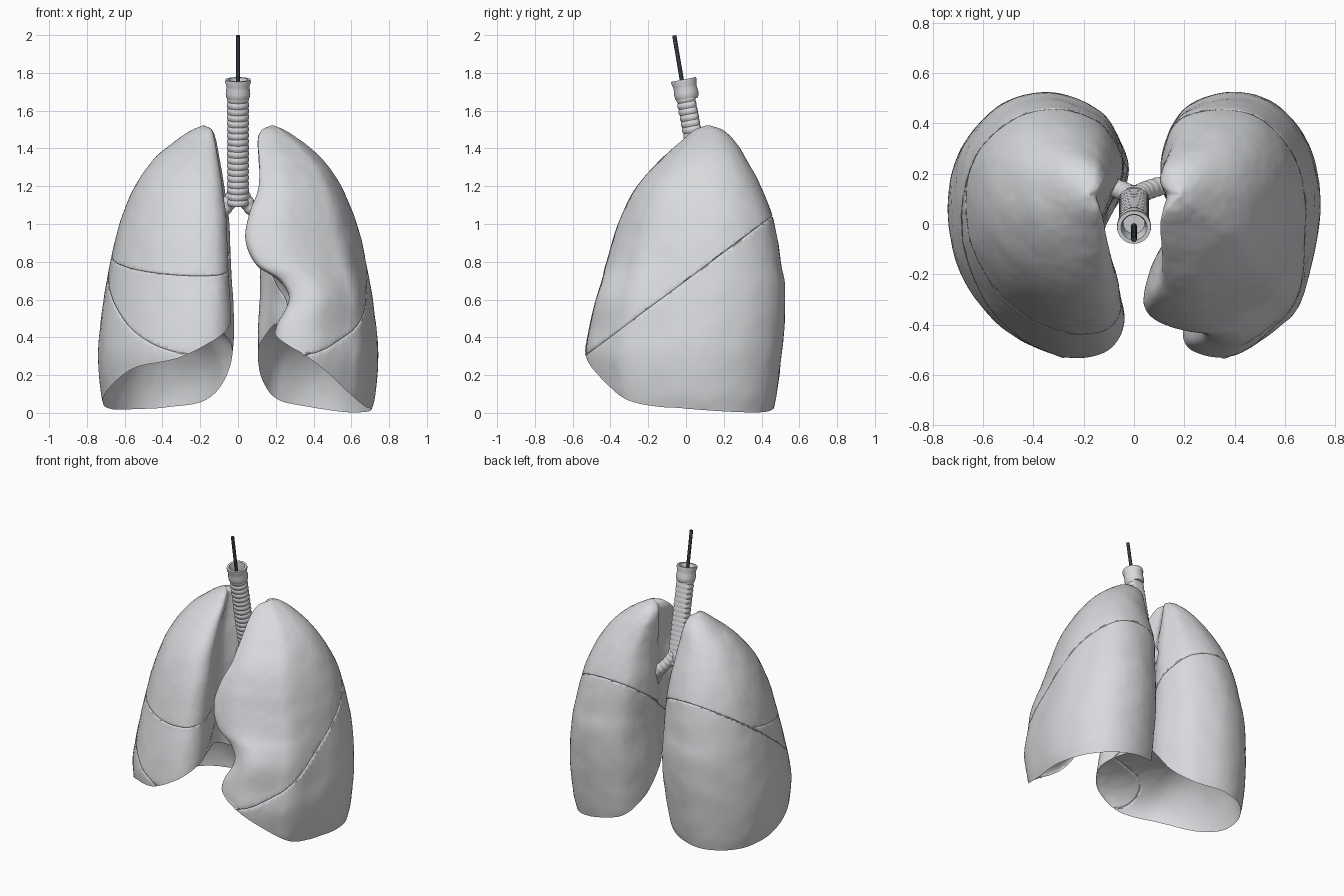
import bpy, bmesh, math
from mathutils import Vector, noise

if "Cube" in bpy.data.objects:
    bpy.data.objects.remove(bpy.data.objects["Cube"])


def material(name, rgb):
    m = bpy.data.materials.new(name)
    m.diffuse_color = (*rgb, 1)
    m.use_nodes = True
    m.node_tree.nodes["Principled BSDF"].inputs["Base Color"].default_value = m.diffuse_color
    return m


GREY = material("pale_grey", (0.69, 0.70, 0.72))
DARK = material("dark_slate", (0.035, 0.04, 0.05))


def finish(bm, name, mat, angle=40):
    bmesh.ops.recalc_face_normals(bm, faces=bm.faces[:])
    me = bpy.data.meshes.new(name)
    bm.to_mesh(me)
    bm.free()
    me.materials.append(mat)
    ob = bpy.data.objects.new(name, me)
    bpy.context.collection.objects.link(ob)
    bpy.ops.object.select_all(action='DESELECT')
    ob.select_set(True)
    bpy.context.view_layer.objects.active = ob
    bpy.ops.object.shade_smooth_by_angle(angle=math.radians(angle))
    return ob


def bridge(bm, a, b):
    n = len(a)
    for i in range(n):
        j = (i + 1) % n
        bm.faces.new((a[i], a[j], b[j], b[i]))


# Lung extents by height: z, lateral x, right medial x,
# left front medial x, left back medial x, front y, back y
LEVELS = [
    (0.00, .70, .12, .22, .14, -.44, .46),
    (0.10, .725, .07, .21, .12, -.485, .48),
    (0.30, .74, .035, .20, .11, -.52, .505),
    (0.45, .73, .025, .20, .11, -.50, .52),
    (0.60, .71, .03, .27, .12, -.465, .525),
    (0.70, .695, .035, .22, .12, -.435, .52),
    (0.78, .68, .04, .10, .12, -.415, .505),
    (0.92, .65, .045, .04, .11, -.375, .485),
    (1.05, .61, .055, .06, .11, -.33, .455),
    (1.20, .545, .075, .11, .12, -.25, .395),
    (1.35, .44, .10, .11, .11, -.12, .315),
    (1.45, .32, .12, .105, .105, -.01, .25),
    (1.50, .24, .14, .13, .13, .05, .19),
    (1.52, .19, .175, .175, .175, .105, .13),
]
# Cross-section outlines: medial-lateral 0..1, front-back 0..1, height of lower rim
RIGHT = [
    (.02, .10, .47), (.13, 0, .39), (.40, 0, .29), (.72, .12, .24),
    (.93, .32, .13), (1, .55, .05), (.94, .78, .02), (.73, .95, .02),
    (.45, 1, .03), (.17, .93, .06), (.035, .80, .16), (0, .66, .34),
    (.14, .44, .48), (.07, .26, .50),
]
LEFT = [
    (0, .06, .42), (.12, 0, .36), (.38, 0, .27), (.68, .10, .13),
    (.87, .22, .05), (1, .53, .02), (.95, .78, .005), (.75, .95, .005),
    (.45, 1, .03), (.15, .94, .07), (.02, .80, .18), (0, .65, .34),
    (.11, .46, .46), (.05, .25, .46),
]
APEX = 1.52


def level(z):
    """Cubic interpolation of the extents at height z."""
    z = min(max(z, 0), APEX)
    k = 0
    while k < len(LEVELS) - 2 and z > LEVELS[k + 1][0]:
        k += 1
    a, b = LEVELS[k], LEVELS[k + 1]
    p, q = LEVELS[max(k - 1, 0)], LEVELS[min(k + 2, len(LEVELS) - 1)]
    h = b[0] - a[0]
    t = (z - a[0]) / h
    out = []
    for c in range(1, 7):
        m0 = (b[c] - p[c]) / (b[0] - p[0]) * h
        m1 = (q[c] - a[c]) / (q[0] - a[0]) * h
        out.append((2*t**3 - 3*t*t + 1) * a[c] + (t**3 - 2*t*t + t) * m0
                   + (3*t*t - 2*t**3) * b[c] + (t**3 - t*t) * m1)
    return out


def outline(points, n):
    """Closed Catmull-Rom curve through the outline points."""
    pts, N = [Vector(p) for p in points], len(points)
    res = []
    for i in range(n):
        f = i * N / n
        k, t = int(f), f - int(f)
        p, a, b, q = (pts[(k + d) % N] for d in (-1, 0, 1, 2))
        res.append(.5 * (2*a + (b - p)*t + (2*p - 5*a + 4*b - q)*t*t
                         + (3*a - p - 3*b + q)*t**3))
    return res


def groove(bm, tag, test, point, normal, depth=.006, width=.005):
    """Narrow crease where a plane crosses the faces passing the test."""
    normal = normal.normalized()
    for f in bm.faces:
        f[tag] = int(test(f.calc_center_median()))
    for off in (-width, width, 0):
        fs = [f for f in bm.faces if f[tag]]
        geom = fs + list({e for f in fs for e in f.edges}) + list({v for f in fs for v in f.verts})
        cut = bmesh.ops.bisect_plane(bm, geom=geom, dist=1e-5,
                                     plane_co=point + normal * off, plane_no=normal)["geom_cut"]
    bm.normal_update()
    moves = [(v, v.normal.copy()) for v in cut if isinstance(v, bmesh.types.BMVert)]
    for v, n in moves:
        v.co -= n * depth
    bm.normal_update()


def lung(name, side, points):
    bm = bmesh.new()
    tag = bm.faces.layers.int.new("crease_area")
    shape = outline(points, 168)

    def at(p, z):
        xl, xr, xf, xb, yf, yb = level(z)
        s = min(max((p.y - .2) / .3, 0), 1)
        s = s * s * (3 - 2 * s)
        xm = xr if side < 0 else xf + (xb - xf) * s
        return Vector((side * (xm + (xl - xm) * p.x), yf + (yb - yf) * p.y, z))

    # Outer wall from lower rim to apex
    rows, rings = 90, []
    for r in range(rows):
        t = math.sin(r / rows * math.pi / 2)
        rings.append([bm.verts.new(at(p, max(p.z, .003) * (1 - t) + APEX * t)) for p in shape])
    for a, b in zip(rings, rings[1:]):
        bridge(bm, a, b)
    tip = bm.verts.new((side * .182, .117, APEX))
    top = rings[-1]
    for i in range(len(top)):
        bm.faces.new((top[i], top[(i + 1) % len(top)], tip))

    # Hollow domed underside
    centre = Vector((side * .42, .03, .5))
    prev = rings[0]
    rim = [v.co.copy() for v in prev]
    for k in range(1, 24):
        s = math.cos(k / 24 * math.pi / 2)
        rise = math.sin(k / 24 * math.pi / 2)
        ring = []
        for c in rim:
            p = centre + (c - centre) * s
            p.z = c.z + (centre.z - c.z) * rise
            ring.append(bm.verts.new(p))
        bridge(bm, prev, ring)
        prev = ring
    mid = bm.verts.new(centre)
    for i in range(len(prev)):
        bm.faces.new((prev[i], prev[(i + 1) % len(prev)], mid))

    # Slightly uneven tissue
    bmesh.ops.recalc_face_normals(bm, faces=bm.faces[:])
    bm.normal_update()
    for v in bm.verts:
        if v.co.z > .02:
            v.co += v.normal * (.003 * noise.noise(v.co * 8) + .0012 * noise.noise(v.co * 28))

    # Fissures between lobes
    point, normal = Vector((0, -.53, .31)), Vector((0, -.74, 1)).normalized()
    groove(bm, tag, lambda c: True, point, normal)
    if side < 0:
        groove(bm, tag, lambda c: (c - point).dot(normal) > .006,
               Vector((0, 0, .81)), Vector((0, -.19, 1)))
    return finish(bm, name, GREY, 50)


lung("right_lung", -1, RIGHT)
lung("left_lung", 1, LEFT)


def sweep(name, centres, radii, mat, axis=None, seg=32, flat=False):
    """Round tube along centres; flat gives a flattened rear wall."""
    bm, prev = bmesh.new(), None
    for i, c in enumerate(centres):
        d = axis
        if d is None:
            d = (centres[min(i + 1, len(centres) - 1)] - centres[max(i - 1, 0)]).normalized()
        u = Vector((0, 1, 0)).cross(d).normalized()
        v = d.cross(u)
        ring = []
        for k in range(seg):
            a = 2 * math.pi * k / seg
            x, y = radii[i] * math.cos(a), radii[i] * math.sin(a)
            if flat and y > .036:
                y = .036 + (y - .036) * .3
            ring.append(bm.verts.new(c + u * x + v * y))
        if prev:
            bridge(bm, prev, ring)
        else:
            bm.faces.new(ring)
        prev = ring
    bm.faces.new(prev)
    return finish(bm, name, mat)


# Windpipe with cartilage rings
low, high = Vector((0, .115, 1.10)), Vector((0, -.013, 1.765))
AX = (high - low).normalized()
N = 180
sweep("windpipe", [low.lerp(high, .87 * i / N) for i in range(N + 1)],
      [.054 + .005 * abs(math.sin(math.pi * 18 * i / N)) for i in range(N + 1)],
      GREY, AX, flat=True)

# Flared open collar on top
collar = [(.84, .055), (.86, .063), (.89, .065), (.925, .062), (.95, .062), (.98, .068),
          (1.0, .067), (1.0, .052), (.97, .046), (.88, .042)]
sweep("windpipe_collar", [low.lerp(high, t) for t, r in collar], [r for t, r in collar], GREY, AX)

# Thin probe standing in the opening
top = Vector((0, -.062, 1.998))
sweep("probe", [Vector((0, -.005, 1.66)), top], [.011, .011], DARK, seg=12)


def curve(pts, n):
    """Quadratic path through a bent control triangle."""
    a, b, c = (Vector(p) for p in pts)
    return [a * (1 - t)**2 + b * 2 * t * (1 - t) + c * t * t for t in (i / n for i in range(n + 1))]


# Main airways and smaller branches into each lung
for side, label in ((-1, "right"), (1, "left")):
    path = curve([(side * .012, .11, 1.18), (side * .05, .15, 1.06), (side * .26, .18, .94)], 80)
    sweep(label + "_bronchus", path,
          [.038 - .006 * i / 80 + .003 * abs(math.sin(math.pi * 9 * i / 80)) for i in range(81)], GREY)
    for part, mid, end, r in (("upper_branch", (.15, .14, 1.06), (.27, .11, 1.12), .020),
                              ("lower_branch", (.16, .14, .93), (.24, .08, .76), .022),
                              ("rear_branch", (.15, .19, .97), (.25, .23, .88), .018)):
        p = curve([(side * .09, .145, 1.04), (side * mid[0], *mid[1:]), (side * end[0], *end[1:])], 20)
        sweep(label + "_" + part, p, [r] * 21, GREY, seg=20)
